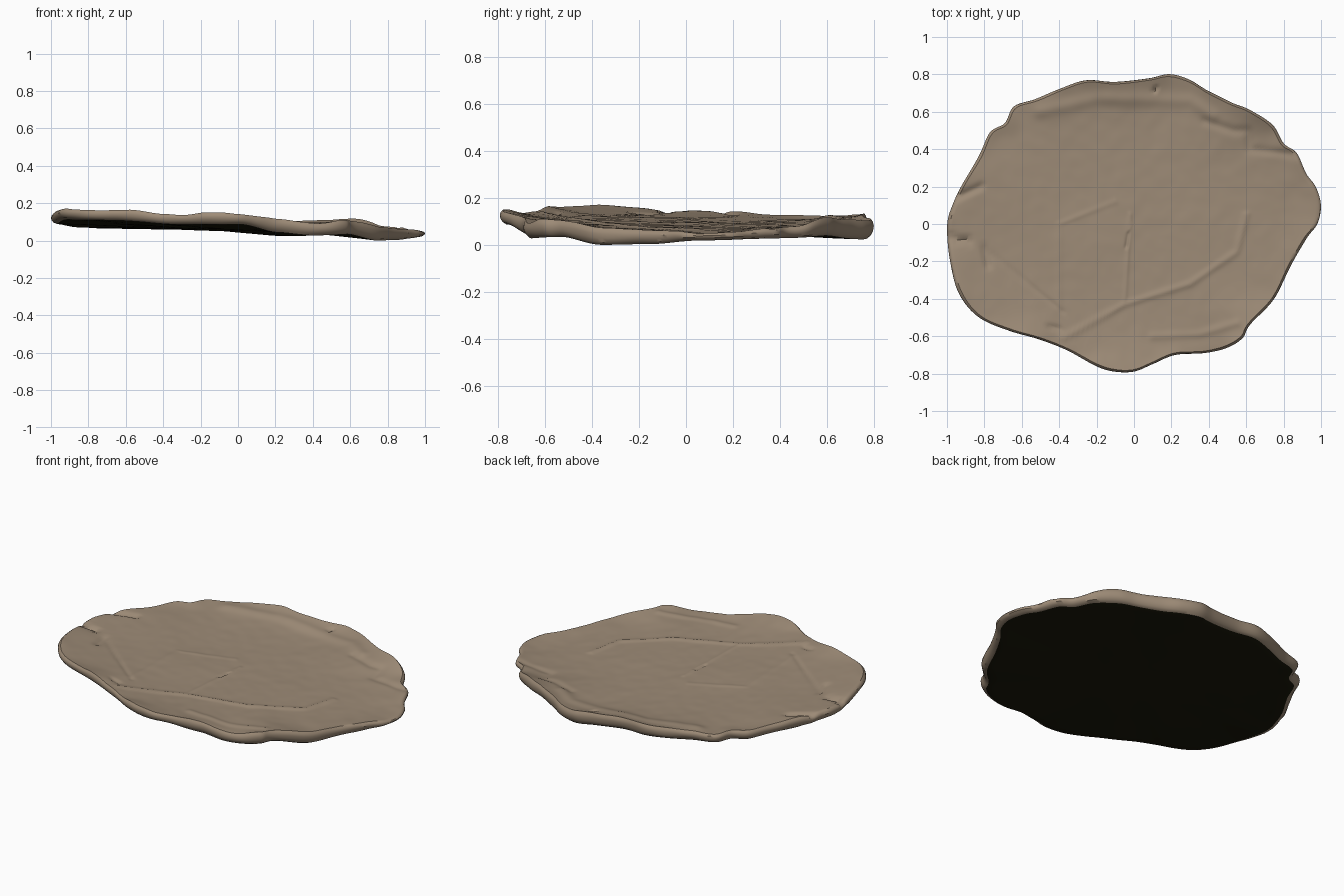
import bpy, bmesh, math
from mathutils import Vector, noise

old = bpy.data.objects.get("Cube")
if old:
    bpy.data.objects.remove(old)


def make_material(name, color):
    mat = bpy.data.materials.new(name)
    mat.use_nodes = True
    mat.diffuse_color = color
    node = mat.node_tree.nodes["Principled BSDF"]
    node.inputs["Base Color"].default_value = color
    node.inputs["Roughness"].default_value = 0.9
    return mat


clay = make_material("tan clay", (0.34, 0.26, 0.185, 1))
underside = make_material("dark underside", (0.01, 0.009, 0.003, 1))

# Hand-pressed outline, counter-clockwise from the left end
OUTLINE = [(1, .1), (.97, .2), (.92, .27), (.87, .38), (.8, .43), (.74, .53), (.62, .61),
           (.52, .65), (.4, .71), (.3, .77), (.19, .8), (.08, .78), (-.1, .76), (-.25, .77),
           (-.38, .73), (-.52, .67), (-.64, .63), (-.69, .54), (-.77, .49), (-.83, .36),
           (-.92, .21), (-.97, .1), (-1, -.02), (-.98, -.22), (-.93, -.38), (-.83, -.5),
           (-.67, -.57), (-.5, -.62), (-.35, -.68), (-.2, -.76), (-.1, -.79), (0, -.79),
           (.1, -.75), (.22, -.7), (.38, -.69), (.5, -.66), (.58, -.61), (.62, -.54),
           (.75, -.4), (.84, -.22), (.92, -.08), (.98, 0)]

# Rim: angle in degrees, top height, bottom height
RIM = [(5, .06, .03), (30, .09, .04), (45, .125, .05), (70, .115, .035), (108, .145, .07),
       (135, .13, .075), (158, .14, .08), (180, .155, .1), (200, .178, .125), (220, .17, .12),
       (240, .15, .1), (270, .155, .1), (288, .125, .055), (302, .105, .04), (317, .12, .045),
       (335, .085, .01), (350, .075, .015)]

# Surface marks: height, width, path
MARKS = [(.007, .016, [(-.38, -.61), (-.05, -.43), (.3, -.32), (.55, -.15), (.6, .05)]),
         (.004, .012, [(-.05, -.43), (-.02, .05)]),
         (-.008, .01, [(-.04, -.12), (-.03, -.05)]),
         (-.005, .012, [(-.8, -.13), (-.38, -.47)]),
         (.003, .014, [(-.4, -.45), (-.4, 0), (-.1, .12)]),
         (-.018, .016, [(-1, -.07), (-.88, -.09)]),
         (-.014, .018, [(-.95, .14), (-.82, .2)]),
         (-.012, .018, [(-.78, -.22), (-.8, -.13)]),
         (-.008, .022, [(.38, .55), (.53, .5), (.61, .5), (.62, .4), (.87, .37)]),
         (.008, .035, [(-.5, .6), (-.2, .67), (.3, .66), (.42, .58)]),
         (-.014, .01, [(.11, .71), (.12, .73)]),
         (-.01, .015, [(-.45, -.55), (-.4, -.56)]),
         (.006, .02, [(.1, -.6), (.35, -.59), (.55, -.53)])]
SEGMENTS = [(h, w, Vector(a), Vector(b)) for h, w, path in MARKS for a, b in zip(path, path[1:])]


def smooth_outline(steps):
    """Closed Catmull-Rom curve through the outline."""
    pts, n, out = [Vector(p) for p in OUTLINE], len(OUTLINE), []
    for i in range(n):
        a, b, c, d = (pts[(i + k) % n] for k in (-1, 0, 1, 2))
        for s in range(steps):
            t = s / steps
            out.append(0.5 * (2 * b + (c - a) * t + (2 * a - 5 * b + 4 * c - d) * t * t
                              + (3 * b - a - 3 * c + d) * t ** 3))
    return out


def rim_heights(p):
    """Eased interpolation of the rim table by direction."""
    angle = (math.degrees(math.atan2(p.y, p.x)) - RIM[0][0]) % 360 + RIM[0][0]
    table = RIM + [(RIM[0][0] + 360, *RIM[0][1:])]
    for (a, t0, b0), (b, t1, b1) in zip(table, table[1:]):
        if angle <= b:
            f = (angle - a) / (b - a)
            f = f * f * (3 - 2 * f)
            return t0 + (t1 - t0) * f, b0 + (b1 - b0) * f
    return RIM[0][1:]


def mark_offset(p):
    """Strongest ridge and deepest groove at a point."""
    low = high = 0
    for h, w, a, b in SEGMENTS:
        ab = b - a
        f = max(0, min(1, (p - a).dot(ab) / ab.length_squared))
        d = (p - a - ab * f).length_squared / (w * w)
        if d < 6:
            v = h * math.exp(-d)
            low, high = min(low, v), max(high, v)
    return low + high


def lumps(p, scale, seed):
    return noise.noise(Vector((p.x * scale, p.y * scale, seed)))


def top_height(p, t, rim):
    plane = 0.102 - 0.04 * p.x - 0.02 * p.y
    k = t ** 5
    z = plane * (1 - k) + rim * k
    z += 0.005 * lumps(p, 3, 1) + 0.0015 * lumps(p, 14, 2)
    z += 0.012 * lumps(p, 6, 3) * t ** 8
    return z + mark_offset(p)


def bottom_height(p, t, rim):
    plane = 0.064 - 0.03 * p.x - 0.012 * p.y
    k = t ** 3
    return plane * (1 - k) + rim * k + 0.003 * lumps(p, 5, 4)


edge = smooth_outline(8)
heights = [rim_heights(p) for p in edge]
bm = bmesh.new()
rings = []
TOP, BOTTOM = 70, 16

# Top surface, from the middle outwards
for r in range(1, TOP + 1):
    t = r / TOP
    ring = []
    for p, (top, _) in zip(edge, heights):
        q = p * t * 0.985
        ring.append(bm.verts.new((q.x, q.y, top_height(q, t, top))))
    rings.append(ring)

# Rounded, uneven side wall
rim_ring = rings[-1]
for scale, f in ((0.996, 0.14), (1.0, 0.35), (0.997, 0.6), (0.985, 0.85)):
    ring = []
    for p, (_, low), v in zip(edge, heights, rim_ring):
        q = p * (scale + 0.008 * lumps(p, 7, f * 3) * f)
        ring.append(bm.verts.new((q.x, q.y, v.co.z * (1 - f) + low * f)))
    rings.append(ring)

# Underside, from the rim inwards
first_under = len(rings)
for r in range(BOTTOM, 0, -1):
    t = r / BOTTOM
    ring = []
    for p, (_, low) in zip(edge, heights):
        q = p * t * 0.965
        ring.append(bm.verts.new((q.x, q.y, bottom_height(q, t, low))))
    rings.append(ring)

# Skin the rings and close both centres
n = len(edge)
for k, (a, b) in enumerate(zip(rings, rings[1:])):
    for i in range(n):
        j = (i + 1) % n
        face = bm.faces.new((a[i], b[i], b[j], a[j]))
        face.material_index = int(k >= first_under)
origin = Vector((0, 0))
top_centre = bm.verts.new((0, 0, top_height(origin, 0, 0)))
low_centre = bm.verts.new((0, 0, bottom_height(origin, 0, 0)))
for i in range(n):
    j = (i + 1) % n
    bm.faces.new((top_centre, rings[0][i], rings[0][j]))
    bm.faces.new((low_centre, rings[-1][j], rings[-1][i])).material_index = 1

# Rest the slab on the ground
lowest = min(v.co.z for v in bm.verts)
for v in bm.verts:
    v.co.z -= lowest
bmesh.ops.recalc_face_normals(bm, faces=bm.faces)

mesh = bpy.data.meshes.new("clay_slab")
bm.to_mesh(mesh)
bm.free()
mesh.materials.append(clay)
mesh.materials.append(underside)
slab = bpy.data.objects.new("clay_slab", mesh)
bpy.context.collection.objects.link(slab)
bpy.context.view_layer.objects.active = slab
slab.select_set(True)
bpy.ops.object.shade_smooth_by_angle(angle=math.radians(40))
